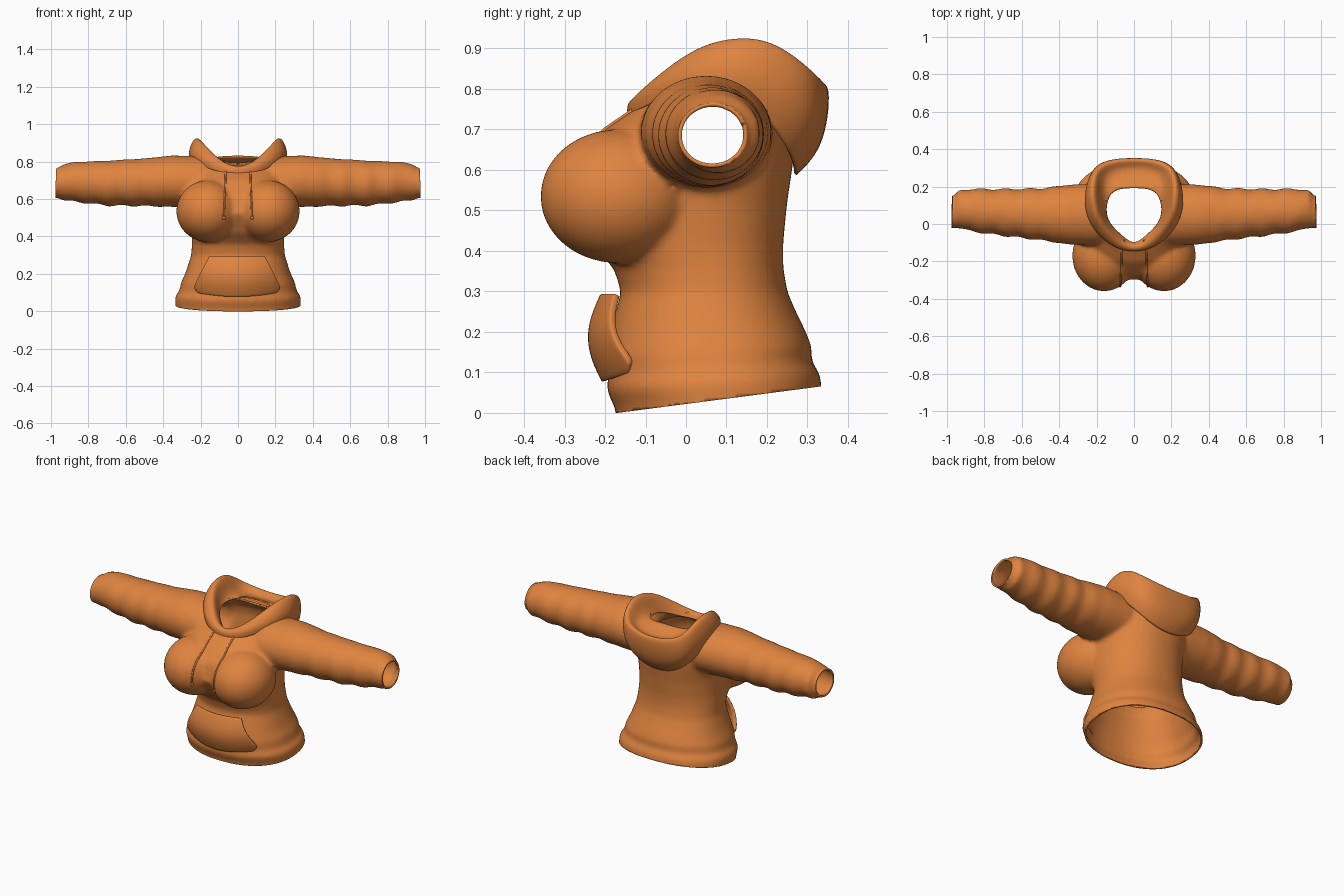
import bpy, bmesh, math
from mathutils import Vector, Matrix
from mathutils.bvhtree import BVHTree

cube = bpy.data.objects.get("Cube")
if cube:
    bpy.data.objects.remove(cube, do_unlink=True)

fabric = bpy.data.materials.new("orange fabric")
fabric.use_nodes = True
colour = (0.74, 0.23, 0.05, 1)
fabric.diffuse_color = colour
bsdf = fabric.node_tree.nodes["Principled BSDF"]
bsdf.inputs["Base Color"].default_value = colour
bsdf.inputs["Roughness"].default_value = 0.8


def make_object(name, bm):
    bmesh.ops.recalc_face_normals(bm, faces=bm.faces)
    mesh = bpy.data.meshes.new(name)
    bm.to_mesh(mesh)
    bm.free()
    obj = bpy.data.objects.new(name, mesh)
    bpy.context.collection.objects.link(obj)
    mesh.materials.append(fabric)
    mesh.polygons.foreach_set("use_smooth", [True] * len(mesh.polygons))
    return obj


def modifier(obj, kind, **settings):
    mod = obj.modifiers.new(kind.title(), kind)
    for key, value in settings.items():
        setattr(mod, key, value)


def loft(bm, rings, capped=True):
    rows = [[bm.verts.new(p) for p in ring] for ring in rings]
    n = len(rows[0])
    for a, b in zip(rows, rows[1:]):
        for i in range(n):
            j = (i + 1) % n
            bm.faces.new((a[i], a[j], b[j], b[i]))
    if capped:
        bm.faces.new(rows[0][::-1])
        bm.faces.new(rows[-1])


def sample(table, t):
    # Smoothly interpolate the rows of a table by their first value
    for a, b in zip(table, table[1:]):
        if t <= b[0]:
            f = (t - a[0]) / (b[0] - a[0])
            return [p + (q - p) * f for p, q in zip(a[1:], b[1:])]
    return table[-1][1:]


def superpoint(angle, power):
    c, s = math.cos(angle), math.sin(angle)
    e = 2 / power
    return (math.copysign(abs(c) ** e, c), math.copysign(abs(s) ** e, s))


STEPS = 64
angles = [math.tau * i / STEPS for i in range(STEPS)]
bm = bmesh.new()

# Torso: height, half width, front y, back y
torso = [(-.06, .33, -.165, .335), (.03, .335, -.175, .335), (.07, .337, -.195, .33),
         (.085, .33, -.197, .322), (.1, .314, -.19, .31), (.15, .305, -.195, .31),
         (.2, .282, -.187, .293), (.3, .25, -.16, .25), (.36, .246, -.18, .24),
         (.42, .248, -.24, .24), (.52, .255, -.3, .25), (.62, .26, -.275, .265),
         (.7, .26, -.205, .265), (.75, .25, -.13, .25), (.8, .23, -.07, .21),
         (.835, .18, -.01, .16)]
rings = []
for k in range(61):
    z = -.06 + .895 * k / 60
    half, front, back = sample(torso, z)
    ring = []
    for a in angles:
        c, s = superpoint(a, 2.25)
        y = (front + back) / 2 + s * (back - front) / 2
        ring.append((c * half, y, z + .12 * y * max(0, 1 - max(z, 0) / .25)))
    rings.append(ring)
loft(bm, rings)

# Sleeves: distance out, centre y, centre z, half depth, half height
sleeve = [(.05, .055, .69, .13, .11), (.2, .05, .69, .165, .138), (.35, .05, .695, .16, .138),
          (.5, .052, .69, .138, .127), (.7, .062, .685, .125, .12), (.88, .075, .692, .113, .106),
          (.935, .08, .69, .1, .095), (.965, .064, .685, .086, .08), (1.04, .064, .685, .084, .078)]
for side in (1, -1):
    rings = []
    for k in range(67):
        x = .05 + .99 * k / 66
        cy, cz, ry, rz = sample(sleeve, x)
        fold = .005 * math.sin(x * 48) * min(1, max(0, x - .3) * 4) * (x < .94)
        rings.append([(side * x, cy + (ry + fold) * math.cos(a),
                       cz + (rz + fold * (.4 - math.sin(a) * .6)) * math.sin(a)) for a in angles])
    loft(bm, rings)

    # Chest
    bmesh.ops.create_uvsphere(bm, u_segments=40, v_segments=24, radius=1,
                              matrix=Matrix.Translation((side * .16, -.17, .535))
                              @ Matrix.Diagonal((.17, .19, .165, 1)))

# Blend the volumes into one skin
body = make_object("hoodie_body", bm)
modifier(body, "REMESH", mode="VOXEL", voxel_size=.011)
modifier(body, "SMOOTH", factor=.5, iterations=9)
evaluated = body.evaluated_get(bpy.context.evaluated_depsgraph_get())
skin = bpy.data.meshes.new_from_object(evaluated)
body.modifiers.clear()
bm = bmesh.new()
bm.from_mesh(skin)
bpy.data.meshes.remove(skin)

# Open the hem, cuffs and neck
for point, normal in (((0, 0, .022), (0, .13, -1)), ((.995, 0, 0), (1, .02, .03)),
                      ((-.995, 0, 0), (-1, .02, .03))):
    bmesh.ops.bisect_plane(bm, geom=bm.verts[:] + bm.edges[:] + bm.faces[:],
                           plane_co=point, plane_no=normal, clear_outer=True)


def in_neck(p):
    oval = (p.x / .175) ** 2 + ((p.y - .05) / .165) ** 2 < 1
    return p.z > .65 and oval and abs(p.x) < 1.4 * (p.y + .13)


bmesh.ops.delete(bm, geom=[f for f in bm.faces if in_neck(f.calc_center_median())],
                 context="FACES")
surface = BVHTree.FromBMesh(bm)
bm.to_mesh(body.data)
bm.free()
body.data.polygons.foreach_set("use_smooth", [True] * len(body.data.polygons))
modifier(body, "SOLIDIFY", thickness=.01, offset=-1)

# Hood: half loops from front centre to back centre, outside to inside
hood = [
    [(0, -.15, .72), (.12, -.12, .75), (.22, -.02, .79), (.255, .08, .8),
     (.25, .18, .76), (.18, .27, .63), (0, .27, .57)],
    [(0, -.155, .75), (.13, -.12, .79), (.24, -.01, .85), (.27, .1, .86),
     (.267, .2, .84), (.215, .34, .7), (0, .345, .64)],
    [(0, -.14, .757), (.11, -.09, .815), (.19, .02, .92), (.22, .12, .955),
     (.225, .23, .955), (.2, .34, .865), (0, .365, .835)],
    [(0, -.125, .75), (.09, -.07, .79), (.165, .02, .85), (.185, .11, .87),
     (.185, .2, .85), (.16, .285, .78), (0, .315, .76)],
    [(0, -.12, .735), (.07, -.06, .76), (.135, 0, .79), (.155, .07, .81),
     (.14, .14, .815), (.1, .19, .825), (0, .195, .83)],
]
bm = bmesh.new()
loft(bm, [half + [(-x, y, z) for x, y, z in half[-2:0:-1]] for half in hood], capped=False)
hood_obj = make_object("hood", bm)
modifier(hood_obj, "SUBSURF", levels=3, render_levels=3)
modifier(hood_obj, "SOLIDIFY", thickness=.008, offset=0)

# Front pocket: a bowed panel, open at the top and attached along the bottom
bm = bmesh.new()
COLS, ROWS = 28, 16
grid = []
for r in range(ROWS + 1):
    v = r / ROWS
    z = .08 + .212 * v
    half = .205 + .03 * math.sin(min(v * 4, 1) * math.pi / 2) - .1 * max(0, v - .12)
    row = []
    for c in range(COLS + 1):
        u = 2 * c / COLS - 1
        x = u * half
        y = -.195 - .035 * math.sin(math.pi * min(1, v * .95 + .04)) - .006 * v
        row.append(bm.verts.new((x - .005, y + 1.5 * x * x, z + .02 * u * u * (1 - v))))
    grid.append(row)
for a, b in zip(grid, grid[1:]):
    for i in range(COLS):
        bm.faces.new((a[i], a[i + 1], b[i + 1], b[i]))
pocket = make_object("front_pocket", bm)
modifier(pocket, "SOLIDIFY", thickness=.018, offset=0)
modifier(pocket, "BEVEL", width=.005, segments=2)

# Drawstrings laid over the chest, each with an end knot
for side, label in ((1, "left"), (-1, "right")):
    path = []
    for k in range(25):
        z = .755 - .255 * k / 24
        x = side * (.065 + .01 * k / 24)
        hit = surface.ray_cast(Vector((x, -1, z)), Vector((0, 1, 0)))[0]
        if hit:
            path.append(hit + Vector((0, -.002, 0)))
    bm = bmesh.new()
    loft(bm, [[p + Vector((math.cos(a) * .005, math.sin(a) * .005, math.sin(a) * -.002))
               for a in angles[::8]] for p in path])
    bmesh.ops.create_uvsphere(bm, u_segments=12, v_segments=8, radius=.009,
                              matrix=Matrix.Translation(path[-1]))
    make_object(label + "_drawstring", bm)
